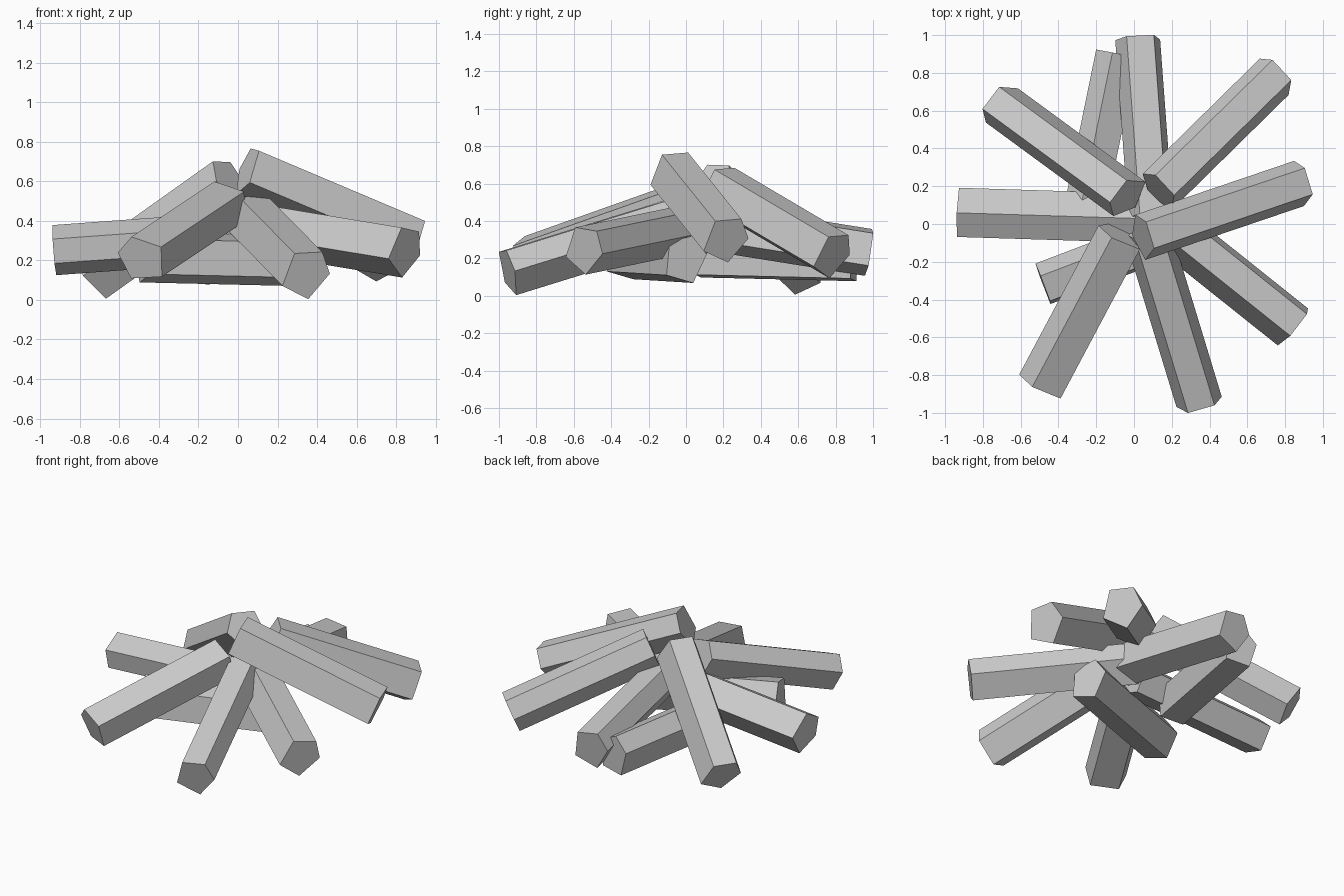
import bpy, bmesh
from math import radians, cos, sin
from mathutils import Vector

if "Cube" in bpy.data.objects:
    bpy.data.objects.remove(bpy.data.objects["Cube"])

# Slightly irregular five-sided log section: (angle, radius)
SECTION = [(-84, .138), (-2, .12), (57, .132), (125, .129), (207, .142)]


def log(name, inner, outer, roll):
    """Capped prism from the inner end to the outer end, rolled about its axis."""
    a, b = Vector(inner), Vector(outer)
    d = (b - a).normalized()
    u = Vector((0, 0, 1)).cross(d).normalized()
    v = d.cross(u)
    bm = bmesh.new()
    rings = []
    for c in (a, b):
        rings.append([bm.verts.new(c + r * (u * cos(radians(t + roll)) + v * sin(radians(t + roll))))
                      for t, r in SECTION])
    n = len(SECTION)
    for i in range(n):
        j = (i + 1) % n
        bm.faces.new((rings[0][i], rings[0][j], rings[1][j], rings[1][i]))
    bm.faces.new(rings[0][::-1])
    bm.faces.new(rings[1])
    bmesh.ops.recalc_face_normals(bm, faces=bm.faces)
    me = bpy.data.meshes.new(name)
    bm.to_mesh(me)
    bm.free()
    bpy.context.collection.objects.link(bpy.data.objects.new(name, me))


# Two low logs at the bottom of the pile
log("base_log_left", (-.48, -.32, .22), (.36, .0, .20), 12)
log("base_log_back", (-.26, .07, .22), (-.09, .90, .20), 22)

# Logs leaning inwards in a ring
RING = [
    ((.13, .18, .58), (.75, .79, .22), 2),
    ((.045, -.065, .66), (.885, .22, .305), 3),
    ((.06, .09, .38), (.85, -.54, .25), -10),
    ((.07, -.03, .42), (.35, -.95, .135), 1),
    ((-.07, -.06, .49), (-.49, -.85, .21), 110),
    ((.03, .02, .32), (-.93, .05, .25), -31),
    ((-.04, .14, .605), (-.715, .635, .125), 0),
    ((.09, .04, .39), (.02, .98, .24), 7),
]
for k, (inner, outer, roll) in enumerate(RING):
    log(f"leaning_log_{k + 1}", inner, outer, roll)
